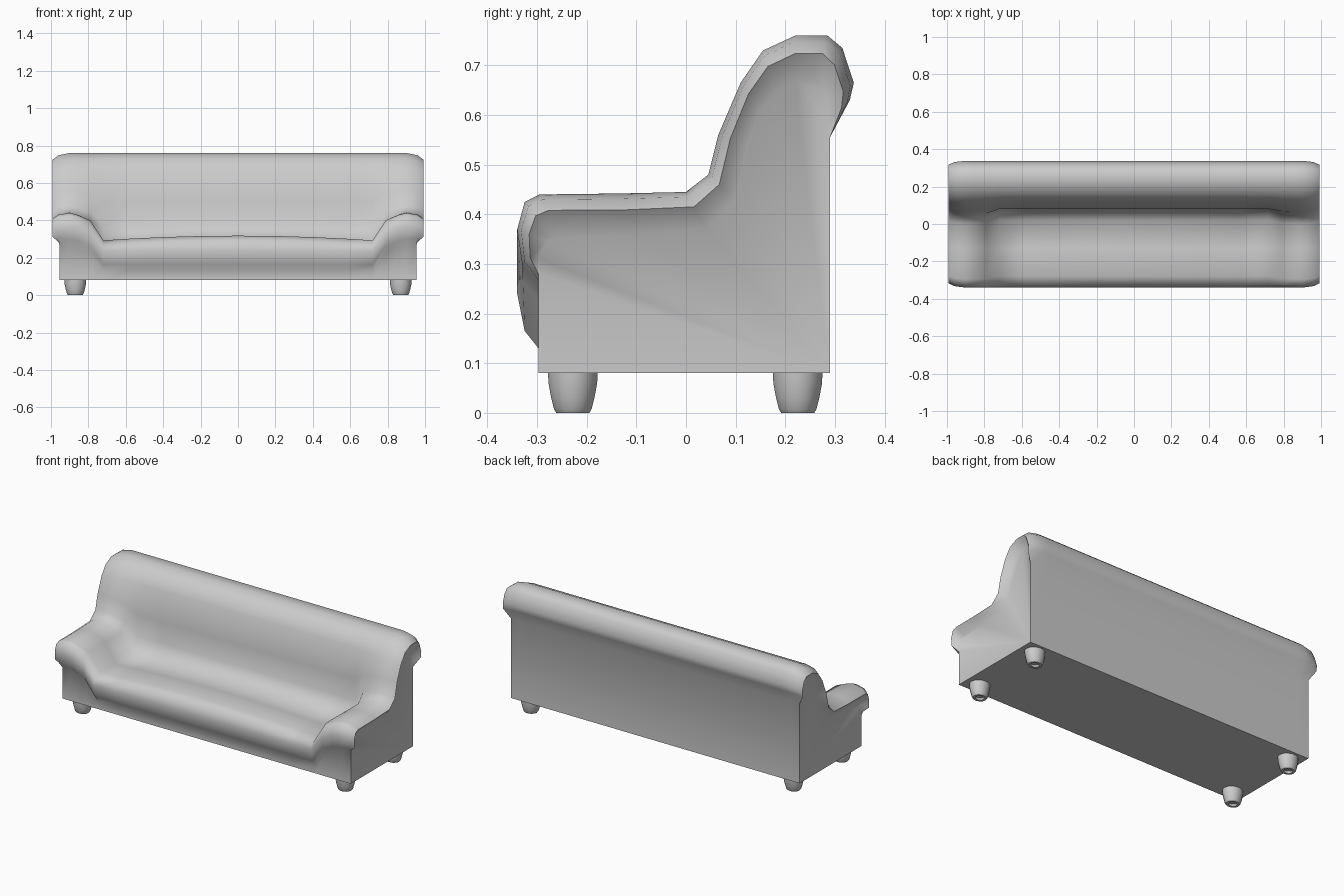
import bpy, bmesh, math

if "Cube" in bpy.data.objects:
    bpy.data.objects.remove(bpy.data.objects["Cube"])

grey = bpy.data.materials.new("light grey")
grey.diffuse_color = (0.6, 0.6, 0.6, 1)
grey.use_nodes = True
grey.node_tree.nodes["Principled BSDF"].inputs["Base Color"].default_value = grey.diffuse_color

# Side profiles (y, z): all run front bottom -> front roll -> seat -> back -> back bottom
BACK_TOP = [(.155, .73), (.22, .76), (.285, .76), (.315, .735), (.338, .665),
            (.33, .63), (.29, .555), (.29, .08)]
SEAT = [(-.297, .08), (-.297, .13), (-.325, .165), (-.34, .24), (-.325, .295),
        (-.28, .318), (-.13, .31), (.02, .295), (.085, .37), (.08, .5), (.12, .665)] + BACK_TOP
ARM = [(-.297, .08), (-.297, .26), (-.33, .30), (-.34, .37), (-.325, .425),
       (-.295, .44), (-.13, .442), (0, .445), (.045, .48), (.065, .56), (.11, .665)] + BACK_TOP
PANEL = [(-.297, .08), (-.297, .31), (-.29, .33), (-.28, .345), (-.27, .355),
         (-.25, .36), (-.1, .36), (.04, .37), (.10, .43), (.125, .54), (.15, .61),
         (.18, .65), (.22, .67), (.26, .67), (.275, .65), (.285, .62),
         (.288, .59), (.29, .555), (.29, .08)]
SIDE_X = .955


def blend(a, b, t):
    return [(p[0] + (q[0] - p[0]) * t, p[1] + (q[1] - p[1]) * t) for p, q in zip(a, b)]


def seat_at(x):
    """Seat profile, sagging slightly towards the arms."""
    sag = .025 * (x / .72) ** 2
    return [(y, z - sag) if 4 <= i <= 7 else (y, z) for i, (y, z) in enumerate(SEAT)]


def finish(bm, name, angle):
    bmesh.ops.remove_doubles(bm, verts=bm.verts, dist=.0005)
    bmesh.ops.dissolve_degenerate(bm, edges=bm.edges, dist=.0005)
    bmesh.ops.recalc_face_normals(bm, faces=bm.faces)
    mesh = bpy.data.meshes.new(name)
    bm.to_mesh(mesh)
    bm.free()
    mesh.materials.append(grey)
    ob = bpy.data.objects.new(name, mesh)
    bpy.context.collection.objects.link(ob)
    bpy.ops.object.select_all(action='DESELECT')
    ob.select_set(True)
    bpy.context.view_layer.objects.active = ob
    bpy.ops.object.shade_smooth_by_angle(angle=math.radians(angle))
    return ob


# Sofa body: profiles lofted from the middle out to the side panels
half = [(x, seat_at(x)) for x in (.2, .4, .58, .72)]
half += [(x, blend(seat_at(.72), ARM, t)) for x, t in ((.79, .73), (.86, .93), (.9, 1))]
half += [(x, blend(ARM, PANEL, t)) for x, t in ((.96, .13), (.992, .4), (SIDE_X, 1))]
stations = [(-x, p) for x, p in reversed(half)] + [(0, SEAT)] + half

bm = bmesh.new()
rings = []
n = len(SEAT)
for x, prof in stations:
    ring = []
    for i, (y, z) in enumerate(prof):
        flat = i < 2 or i > n - 3      # box part stays inside the side walls
        px = max(-SIDE_X, min(SIDE_X, x)) if flat else x
        ring.append(bm.verts.new((px, y, z)))
    rings.append(ring)
for a, b in zip(rings, rings[1:]):
    for i in range(n):
        j = (i + 1) % n
        bm.faces.new((a[i], a[j], b[j], b[i]))
bm.faces.new(rings[0])
bm.faces.new(rings[-1])
finish(bm, "sofa_body", 75)

# Legs: turned tapered feet with a small recess underneath
LEG = [(.054, .085), (.053, .06), (.047, .03), (.041, .008), (.036, 0), (.022, 0), (.02, .012)]
SIDES = 14
for label, y in (("front", -.228), ("back", .225)):
    for side, x in (("left", -.87), ("right", .87)):
        bm = bmesh.new()
        loops = [[bm.verts.new((x + 1.08 * r * math.cos(2 * math.pi * k / SIDES),
                                y + .95 * r * math.sin(2 * math.pi * k / SIDES), z))
                  for k in range(SIDES)] for r, z in LEG]
        for a, b in zip(loops, loops[1:]):
            for k in range(SIDES):
                m = (k + 1) % SIDES
                bm.faces.new((a[k], a[m], b[m], b[k]))
        bm.faces.new(loops[0])
        bm.faces.new(loops[-1])
        finish(bm, f"{label}_{side}_leg", 40)
